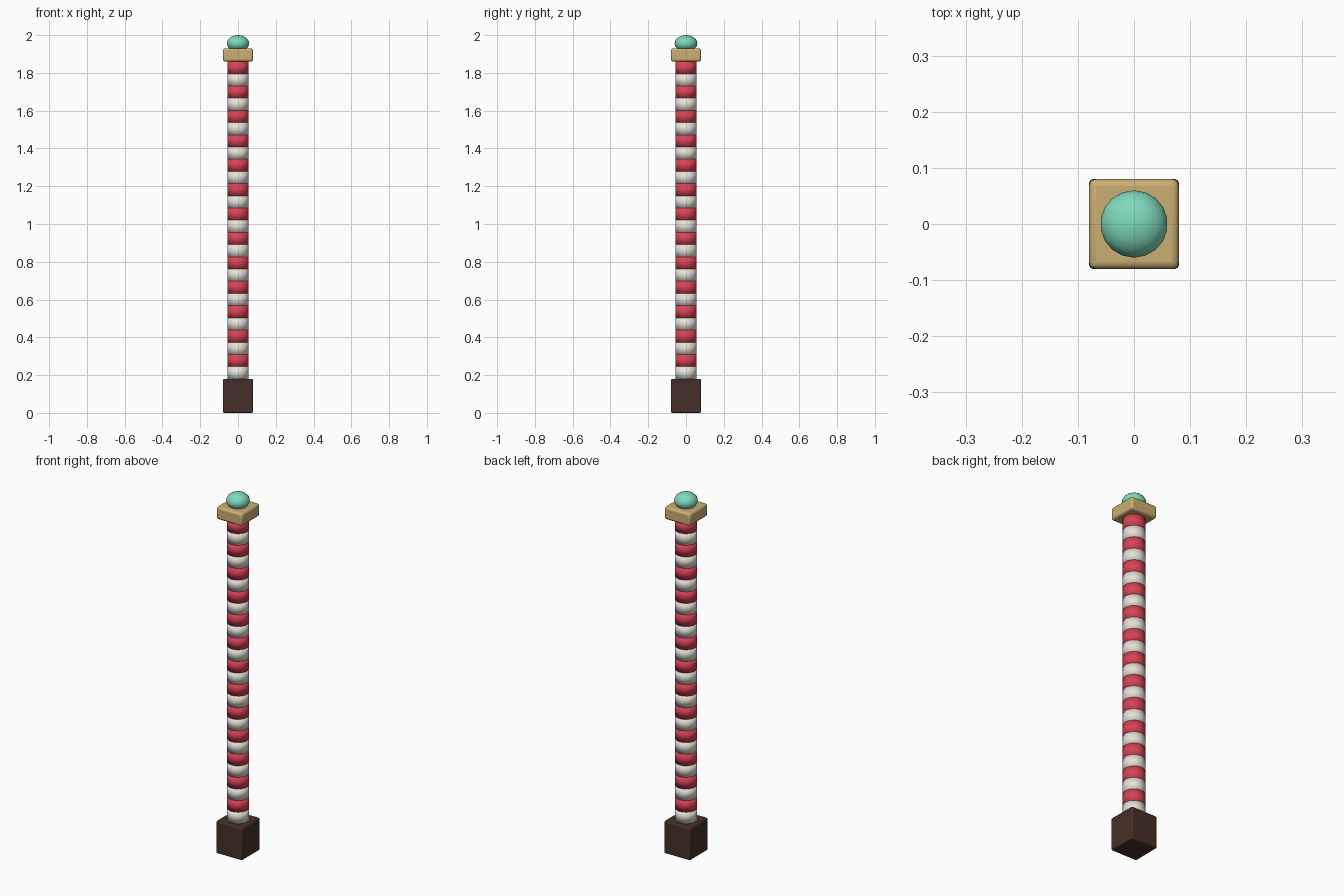
import bpy

if "Cube" in bpy.data.objects:
    bpy.data.objects.remove(bpy.data.objects["Cube"])


def material(name, rgb):
    m = bpy.data.materials.new(name)
    m.diffuse_color = (*rgb, 1)
    m.use_nodes = True
    m.node_tree.nodes["Principled BSDF"].inputs["Base Color"].default_value = m.diffuse_color
    return m


RED = material("red", (0.70, 0.055, 0.09))
WHITE = material("off_white", (0.82, 0.78, 0.72))
GOLD = material("gold", (0.60, 0.43, 0.17))
TEAL = material("teal", (0.21, 0.69, 0.50))
BROWN = material("dark_brown", (0.06, 0.03, 0.02))


def block(name, z0, z1, half, bevel, segments, mat):
    bpy.ops.mesh.primitive_cube_add(size=1, location=(0, 0, (z0 + z1) / 2))
    o = bpy.context.object
    o.name = name
    o.scale = (half * 2, half * 2, z1 - z0)
    bpy.ops.object.transform_apply(location=False, rotation=False, scale=True)
    b = o.modifiers.new("bevel", "BEVEL")
    b.width = bevel
    b.segments = segments
    o.data.materials.append(mat)
    bpy.ops.object.shade_smooth_by_angle()


# Square foot and square cap plate
block("foot", 0, 0.18, 0.08, 0.007, 2, BROWN)
block("cap_plate", 1.86, 1.93, 0.08, 0.012, 3, GOLD)

# Stack of alternating rings, smooth shaded over their rims
COUNT = 26
step = (1.86 - 0.18) / COUNT
for i in range(COUNT):
    bpy.ops.mesh.primitive_cylinder_add(
        vertices=18, radius=0.056, depth=step,
        location=(0, 0, 0.18 + step * (i + 0.5)))
    ring = bpy.context.object
    ring.name = f"ring_{i + 1:02d}"
    ring.data.materials.append(RED if i % 2 else WHITE)
    bpy.ops.object.shade_smooth()

# Flattened ball finial
bpy.ops.mesh.primitive_uv_sphere_add(
    segments=18, ring_count=12, radius=0.06, location=(0, 0, 1.956))
ball = bpy.context.object
ball.name = "ball_finial"
ball.scale = (1, 1, 0.044 / 0.06)
bpy.ops.object.transform_apply(location=False, rotation=False, scale=True)
ball.data.materials.append(TEAL)
bpy.ops.object.shade_smooth()
